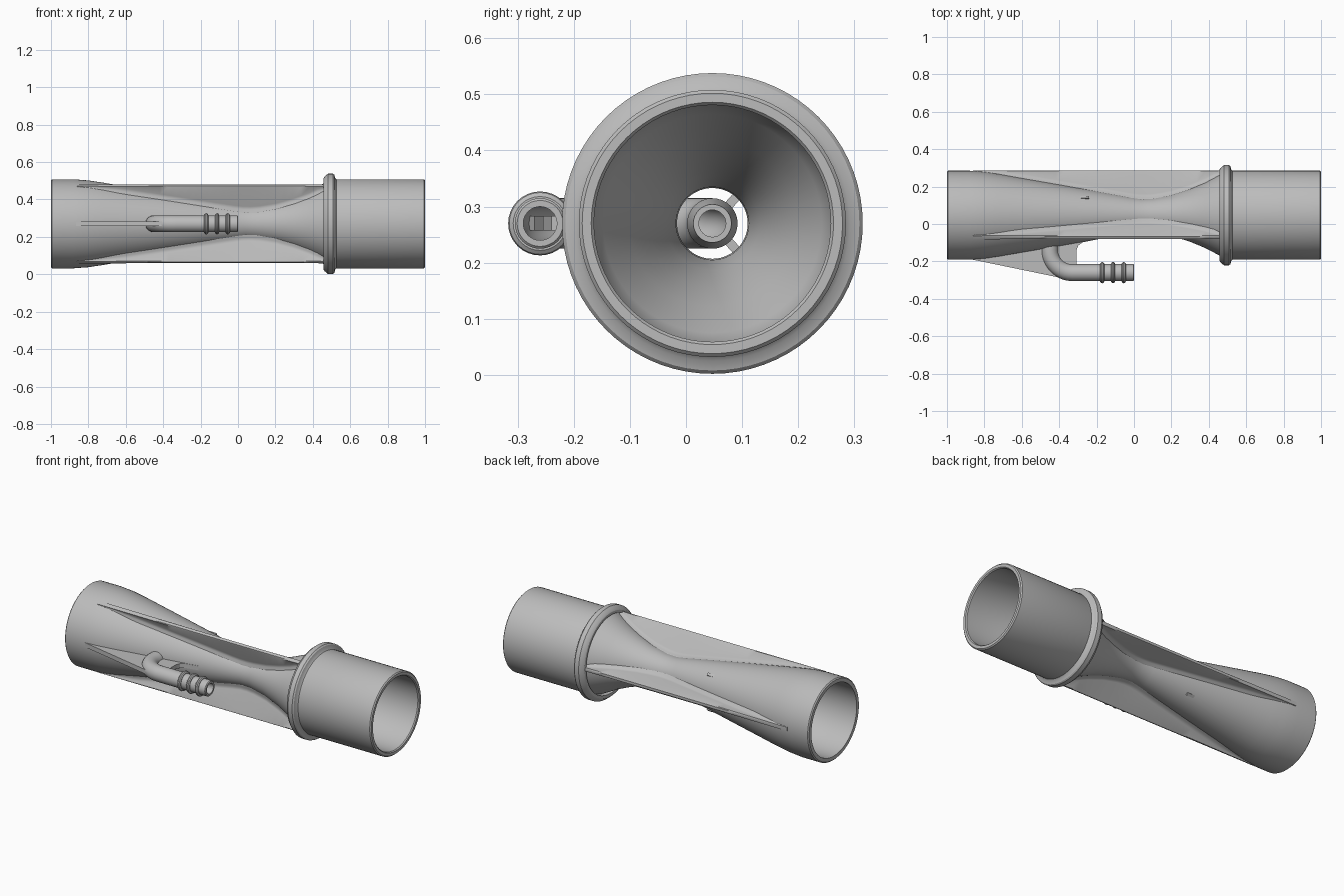
import bpy, bmesh, math
from mathutils import Vector

cube = bpy.data.objects.get("Cube")
if cube:
    bpy.data.objects.remove(cube)

CY, CZ = 0.047, 0.27          # main tube axis
PY = -0.26                    # hose axis

mat = bpy.data.materials.new("grey plastic")
mat.use_nodes = True
grey = (0.5, 0.5, 0.5, 1)
mat.diffuse_color = grey
mat.node_tree.nodes["Principled BSDF"].inputs["Base Color"].default_value = grey


def finish(name, bm, angle=30):
    bmesh.ops.recalc_face_normals(bm, faces=bm.faces)
    me = bpy.data.meshes.new(name)
    bm.to_mesh(me)
    bm.free()
    ob = bpy.data.objects.new(name, me)
    bpy.context.collection.objects.link(ob)
    me.materials.append(mat)
    bpy.ops.object.select_all(action='DESELECT')
    ob.select_set(True)
    bpy.context.view_layer.objects.active = ob
    bpy.ops.object.shade_smooth_by_angle(angle=math.radians(angle))
    return ob


def skin(bm, rings, loop):
    """Bridge consecutive rings; loop also joins the last to the first."""
    n = len(rings[0])
    pairs = list(zip(rings, rings[1:])) + ([(rings[-1], rings[0])] if loop else [])
    for a, b in pairs:
        for i in range(n):
            j = (i + 1) % n
            bm.faces.new((a[i], a[j], b[j], b[i]))


def sweep(name, stations, seg):
    """Closed wall swept through (centre, direction, radius) stations."""
    bm = bmesh.new()
    rings = []
    for c, d, r in stations:
        u, v = Vector((0, 0, 1)), Vector((-d.y, d.x, 0))
        rings.append([bm.verts.new(c + r * (u * math.cos(t) + v * math.sin(t)))
                      for t in (math.tau * i / seg for i in range(seg))])
    skin(bm, rings, True)
    return finish(name, bm)


def lathe(name, profile, seg, y=CY):
    return sweep(name, [(Vector((x, y, CZ)), Vector((1, 0, 0)), r) for x, r in profile], seg)


# Main tube: cylinder, long cone, throat, flare and sleeve
NECK = [(-0.88, 0.238), (-0.8, 0.232), (-0.72, 0.22), (-0.65, 0.208), (-0.4, 0.165),
        (-0.2, 0.13), (-0.02, 0.098), (0.04, 0.09), (0.1, 0.092), (0.2, 0.11),
        (0.3, 0.142), (0.38, 0.175), (0.47, 0.222)]
WALL = 0.027
inner = [(x, r - WALL) for x, r in reversed(NECK)]
lathe("venturi_tube",
      [(-1, 0.232), (-0.994, 0.238)] + NECK + [(0.51, 0.238), (0.994, 0.238),
      (1, 0.232), (1, 0.216), (0.994, 0.211), (0.5, 0.211)] + inner + [(-1, 0.211)], 72)

# Stop flange
lathe("flange", [(0.458, 0.23), (0.458, 0.245), (0.463, 0.253), (0.474, 0.262), (0.481, 0.268),
                 (0.508, 0.268), (0.515, 0.262), (0.52, 0.245), (0.526, 0.238), (0.526, 0.225)], 72)


def neck_radius(x):
    for (x0, r0), (x1, r1) in zip(NECK, NECK[1:]):
        if x <= x1:
            return r0 + (r1 - r0) * (x - x0) / (x1 - x0)
    return NECK[-1][1]


# Three long fins with flared roots
def fin(name, angle):
    bm = bmesh.new()
    out = Vector((0, math.cos(angle), math.sin(angle)))
    side = Vector((0, -out.z, out.y))
    tip, half, steps = 0.239, 0.011, 30
    rings = []
    for k in range(steps + 1):
        x = -0.86 + 1.33 * k / steps
        r = neck_radius(x)
        room = max(tip - r, 0.001)
        f = min(0.022, room * 0.6)
        right = [(r - 0.012, half + f), (r, half + f * 0.7), (r + f * 0.3, half + f * 0.25),
                 (r + f, half), (tip - room * 0.05, half), (tip, half * 0.7)]
        section = right + [(h, -w) for h, w in reversed(right)]
        rings.append([bm.verts.new(Vector((x, CY, CZ)) + out * h + side * w) for h, w in section])
    skin(bm, rings, False)
    bm.faces.new(rings[0])
    bm.faces.new(rings[-1])
    finish(name, bm, 40)


for label, turn in (("back", 0), ("upper", 1), ("lower", 2)):
    fin(label + "_fin", math.tau * turn / 3)

# Hollow inlet pipe: hose end, outer elbow, wall entry, inner elbow, nozzle
R1, R2 = 0.12, 0.087
path = [(Vector((x, PY, CZ)), Vector((-1, 0, 0))) for x in (0, -0.004, -0.33)]
for k in range(1, 11):
    a = math.pi / 2 * k / 10
    path.append((Vector((-0.33 - R1 * math.sin(a), PY + R1 - R1 * math.cos(a), CZ)),
                 Vector((-math.cos(a), math.sin(a), 0))))
for k in range(0, 11):
    a = math.pi / 2 * k / 10
    path.append((Vector((-0.45 + R2 - R2 * math.cos(a), CY - R2 + R2 * math.sin(a), CZ)),
                 Vector((math.sin(a), math.cos(a), 0))))
path += [(Vector((x, CY, CZ)), Vector((1, 0, 0))) for x in (-0.12, -0.05)]
outer_r = [0.041] + [0.045] * (len(path) - 2) + [0.034]
inner_r = [0.03] * (len(path) - 1) + [0.024]
sweep("inlet_pipe", [(c, d, r) for (c, d), r in zip(path, outer_r)]
      + [(c, d, r) for (c, d), r in reversed(list(zip(path, inner_r)))], 32)

# Hose barbs
for n, x in enumerate((-0.17, -0.112, -0.055)):
    lathe(f"hose_barb_{n + 1}", [(x - 0.011, 0.04), (x - 0.011, 0.048), (x - 0.006, 0.055),
          (x, 0.057), (x + 0.006, 0.055), (x + 0.011, 0.048), (x + 0.011, 0.04)], 32, PY)


def plate(name, outline, half):
    bm = bmesh.new()
    face = bm.faces.new([bm.verts.new((x, y, CZ - half)) for x, y in outline])
    top = bmesh.ops.extrude_face_region(bm, geom=[face])["geom"]
    bmesh.ops.translate(bm, vec=(0, 0, 2 * half),
                        verts=[v for v in top if isinstance(v, bmesh.types.BMVert)])
    return finish(name, bm)


# Flat gusset outside the elbow, and the small web inside it
plate("elbow_gusset", [(-0.88, -0.187), (-0.4, -0.286), (-0.36, -0.27), (-0.45, -0.2),
                       (-0.45, -0.115), (-0.65, -0.15), (-0.86, -0.182)], 0.013)
plate("elbow_web", [(-0.44, -0.11), (-0.44, -0.2), (-0.36, -0.255), (-0.308, -0.24),
                    (-0.308, -0.14), (-0.298, -0.115), (-0.275, -0.098), (-0.2, -0.083),
                    (-0.2, -0.072), (-0.31, -0.092)], 0.013)

# Struts holding the nozzle inside the cone
for n, turn in enumerate((1, -1)):
    a = turn * math.radians(48)
    bm = bmesh.new()
    bmesh.ops.create_cube(bm, size=1)
    for v in bm.verts:
        reach = 0.09 + v.co.y * 0.11
        w = v.co.z * 0.016
        v.co = (-0.29 + v.co.x * 0.1, CY + reach * math.cos(a) - w * math.sin(a),
                CZ + reach * math.sin(a) + w * math.cos(a))
    finish(f"nozzle_strut_{n + 1}", bm)
